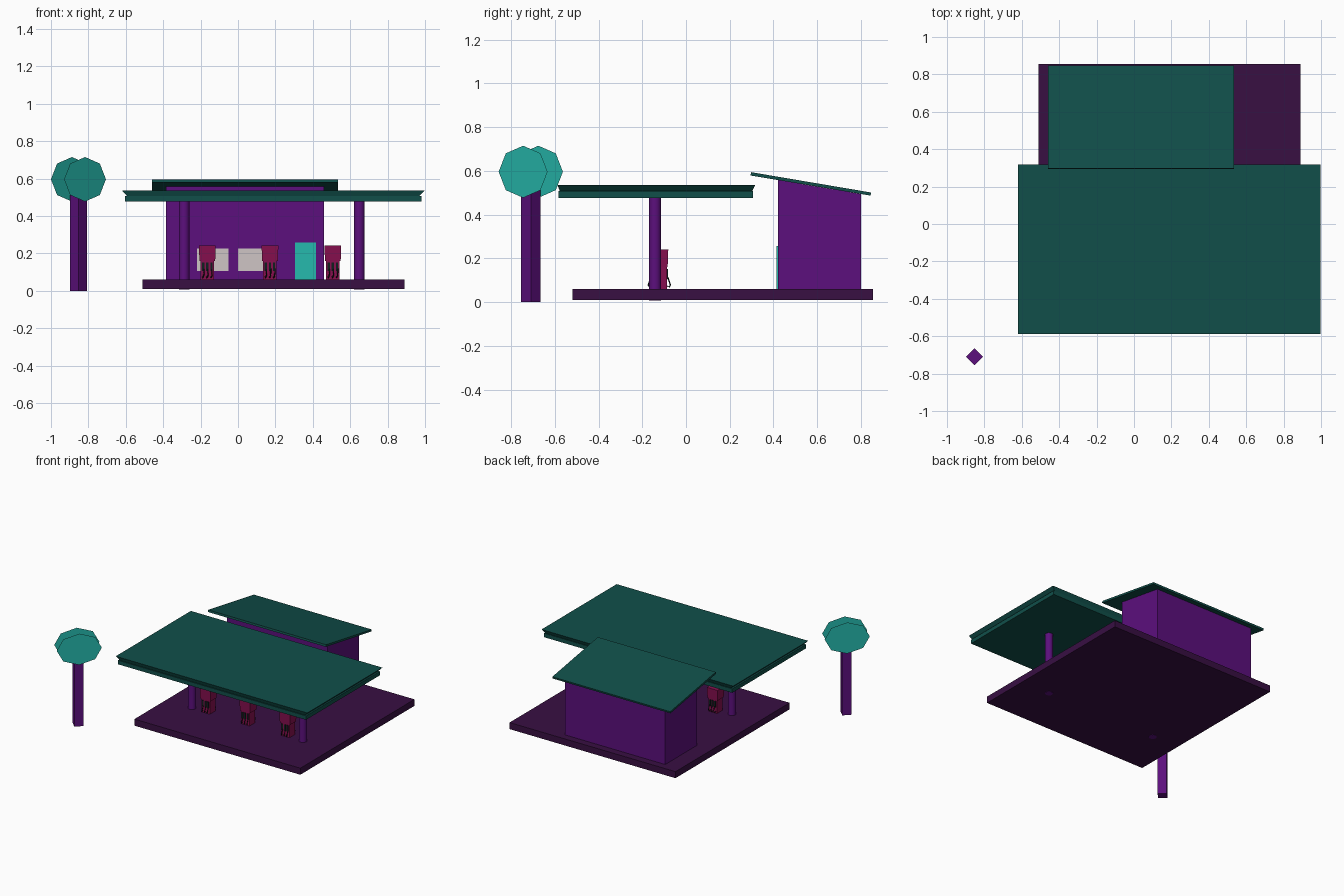
import bpy, bmesh, math
from mathutils import Matrix

if "Cube" in bpy.data.objects:
    bpy.data.objects.remove(bpy.data.objects["Cube"])


def lin(c):
    return c / 12.92 if c <= 0.04045 else ((c + 0.055) / 1.055) ** 2.4


def material(name, r, g, b):
    m = bpy.data.materials.new(name)
    m.diffuse_color = (lin(r), lin(g), lin(b), 1)
    m.use_nodes = True
    m.node_tree.nodes["Principled BSDF"].inputs["Base Color"].default_value = m.diffuse_color
    return m


PURPLE = material("purple wall", 0.36, 0.06, 0.49)
PLUM = material("dark plum slab", 0.22, 0.06, 0.26)
GREEN = material("dark teal roof", 0.065, 0.31, 0.29)
AQUA = material("aqua", 0.15, 0.73, 0.68)
GLASS = material("pale window", 0.81, 0.77, 0.77)
RED = material("crimson pump", 0.53, 0.06, 0.31)
DARK = material("dark hose", 0.06, 0.12, 0.12)


def make(name, bm, mat, fix=True):
    if fix:
        bmesh.ops.recalc_face_normals(bm, faces=bm.faces)
    me = bpy.data.meshes.new(name)
    bm.to_mesh(me)
    bm.free()
    me.materials.append(mat)
    ob = bpy.data.objects.new(name, me)
    bpy.context.collection.objects.link(ob)
    return ob


def loft(name, lo, hi, mat):
    """Box between two rectangles (x0, x1, y0, y1, z)."""
    bm = bmesh.new()
    rings = [[bm.verts.new((x, y, r[4])) for x, y in
              ((r[0], r[2]), (r[1], r[2]), (r[1], r[3]), (r[0], r[3]))] for r in (lo, hi)]
    for ring in rings:
        bm.faces.new(ring)
    for i in range(4):
        j = (i + 1) % 4
        bm.faces.new((rings[0][i], rings[0][j], rings[1][j], rings[1][i]))
    return make(name, bm, mat)


def box(name, x0, x1, y0, y1, z0, z1, mat):
    return loft(name, (x0, x1, y0, y1, z0), (x0, x1, y0, y1, z1), mat)


def side_profile(name, pts, x0, x1, mat):
    """Extrude a y-z outline along x."""
    bm = bmesh.new()
    f = bm.faces.new([bm.verts.new((x0, y, z)) for y, z in pts])
    ext = bmesh.ops.extrude_face_region(bm, geom=[f])["geom"]
    bmesh.ops.translate(bm, vec=(x1 - x0, 0, 0),
                        verts=[v for v in ext if isinstance(v, bmesh.types.BMVert)])
    return make(name, bm, mat)


def column(name, x, y, z0, z1, r, sides, mat, smooth=False):
    bm = bmesh.new()
    bmesh.ops.create_cone(bm, cap_ends=True, segments=sides, radius1=r, radius2=r,
                          depth=z1 - z0, matrix=Matrix.Translation((x, y, (z0 + z1) / 2)))
    if smooth:
        for f in bm.faces:
            f.smooth = len(f.verts) == 4
    return make(name, bm, mat)


def tube(name, pts, r, mat):
    cu = bpy.data.curves.new(name, 'CURVE')
    cu.dimensions = '3D'
    cu.bevel_depth = r
    cu.bevel_resolution = 0
    sp = cu.splines.new('POLY')
    sp.points.add(len(pts) - 1)
    for p, co in zip(sp.points, pts):
        p.co = (*co, 1)
    cu.materials.append(mat)
    ob = bpy.data.objects.new(name, cu)
    bpy.context.collection.objects.link(ob)


# Ground slab
box("forecourt_slab", -0.51, 0.89, -0.52, 0.855, 0.01, 0.06, PLUM)

# Canopy: straight lower band, flared upper band
low = (-0.605, 0.982, -0.583, 0.307)
box("canopy_lower", *low, 0.477, 0.507, GREEN)
loft("canopy_upper", (-0.592, 0.97, -0.577, 0.303, 0.507),
     (-0.62, 0.997, -0.588, 0.317, 0.536), GREEN)
for side, x in (("left", -0.288), ("right", 0.648)):
    column(side + "_canopy_pillar", x, -0.142, 0.008, 0.485, 0.028, 16, PURPLE, True)

# Shop with sloping roof
side_profile("shop_walls", [(0.42, 0.05), (0.80, 0.05), (0.80, 0.494), (0.42, 0.558)],
             -0.385, 0.46, PURPLE)
side_profile("shop_roof", [(0.295, 0.579), (0.844, 0.487), (0.847, 0.501), (0.298, 0.594)],
             -0.46, 0.535, GREEN)
box("shop_door", 0.305, 0.417, 0.413, 0.421, 0.06, 0.257, AQUA)
for i, x in enumerate((-0.22, 0.0)):
    box(f"shop_window_{i}", x, x + 0.17, 0.416, 0.421, 0.107, 0.227, GLASS)

# Fuel pumps with hoses front and back
CY = -0.122
for n, x in enumerate((-0.164, 0.171, 0.507)):
    box(f"pump_body_{n}", x - 0.036, x + 0.036, CY - 0.034, CY + 0.034, 0.055, 0.165, RED)
    loft(f"pump_head_{n}", (x - 0.042, x + 0.042, CY - 0.038, CY + 0.038, 0.16),
         (x - 0.045, x + 0.045, CY - 0.041, CY + 0.041, 0.241), RED)
    for s, side in ((-1, "front"), (1, "back")):
        for k in (-1, 0, 1):
            hx = x + k * 0.022
            box(f"pump_{side}_nozzle_{n}_{k}", hx - 0.006, hx + 0.006,
                *sorted((CY + s * 0.030, CY + s * 0.039)), 0.105, 0.152, DARK)
            tube(f"pump_{side}_hose_{n}_{k}",
                 [(hx + 0.004, CY + s * 0.036, 0.12), (hx + 0.004, CY + s * 0.045, 0.095),
                  (hx + 0.002, CY + s * 0.051, 0.078), (hx - 0.002, CY + s * 0.046, 0.069),
                  (hx - 0.004, CY + s * 0.033, 0.074)], 0.003, DARK)

# Roadside sign: square pole turned 45 degrees, with an oval panel on each side
PX, PY = -0.853, -0.71
column("sign_pole", PX, PY, 0.0, 0.6, 0.045, 4, PURPLE)
for s, side in ((1, "front"), (-1, "back")):
    bm = bmesh.new()
    ring = []
    for i in range(8):
        a = s * i * math.pi / 4
        d = 0.112 * math.cos(a)
        ring.append(bm.verts.new((PX + s * 0.035 + d, PY - s * 0.035 + d,
                                  0.596 + 0.119 * math.sin(a))))
    bm.faces.new(ring)
    make(side + "_sign_panel", bm, AQUA, fix=False)
